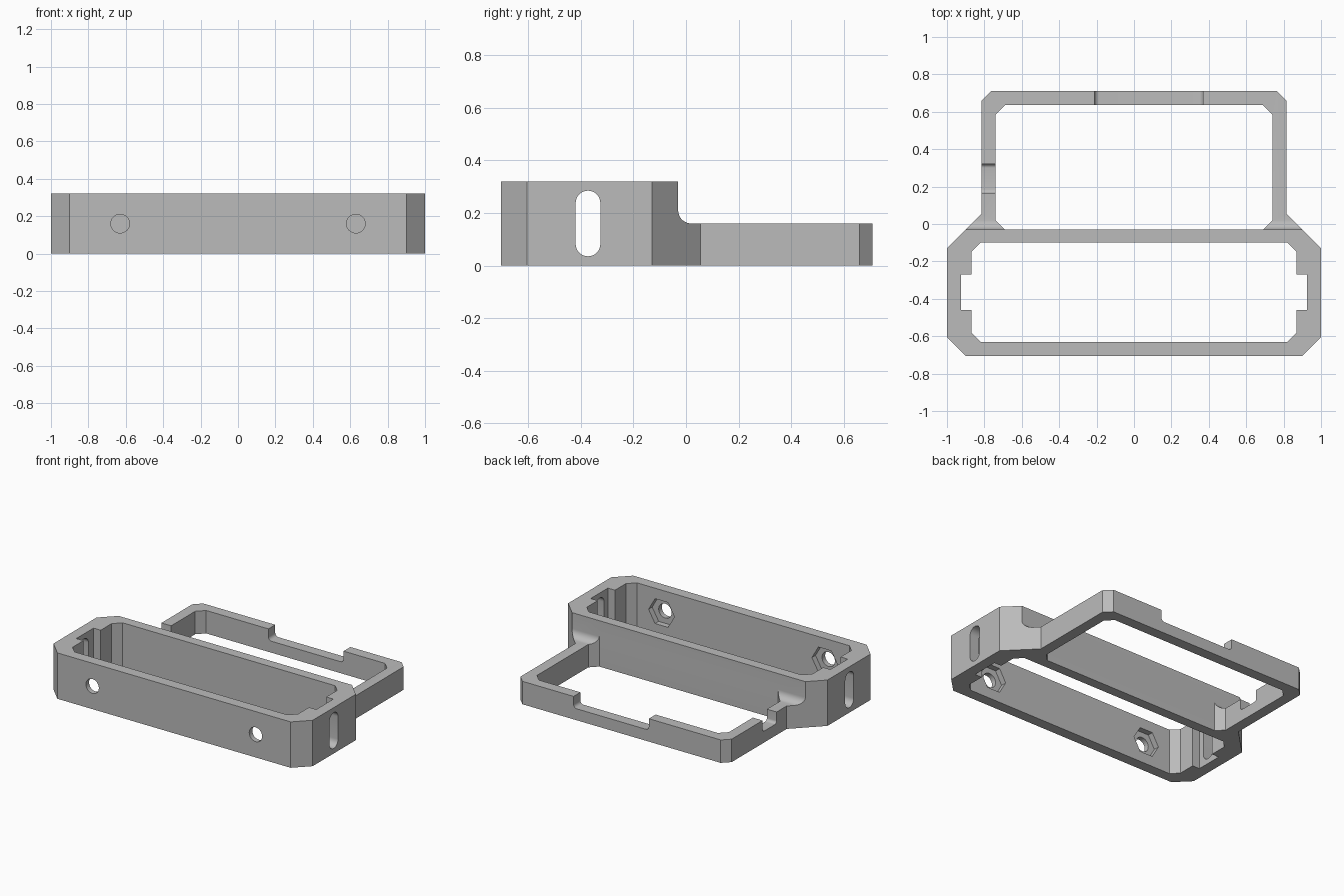
import bpy, bmesh
from math import cos, sin, pi

cube = bpy.data.objects.get("Cube")
if cube:
    bpy.data.objects.remove(cube, do_unlink=True)

grey = bpy.data.materials.new("light_grey")
grey.use_nodes = True
grey.diffuse_color = (0.5, 0.5, 0.5, 1)
grey.node_tree.nodes["Principled BSDF"].inputs["Base Color"].default_value = (0.5, 0.5, 0.5, 1)


def prism(name, points, axis, start, end):
    """Extrude a 2D outline along x, y or z."""
    place = {"x": lambda a, b: (start, a, b),
             "y": lambda a, b: (a, start, b),
             "z": lambda a, b: (a, b, start)}[axis]
    bm = bmesh.new()
    face = bm.faces.new([bm.verts.new(place(a, b)) for a, b in points])
    top = bmesh.ops.extrude_face_region(bm, geom=[face])["geom"]
    shift = [end - start if axis == k else 0 for k in "xyz"]
    bmesh.ops.translate(bm, vec=shift, verts=[v for v in top if isinstance(v, bmesh.types.BMVert)])
    bmesh.ops.recalc_face_normals(bm, faces=bm.faces)
    mesh = bpy.data.meshes.new(name)
    bm.to_mesh(mesh)
    bm.free()
    mesh.materials.append(grey)
    obj = bpy.data.objects.new(name, mesh)
    bpy.context.collection.objects.link(obj)
    return obj


def arc(cx, cy, r, a0, a1, n):
    """Points on an arc, angles in units of pi."""
    angles = [pi * (a0 + (a1 - a0) * i / n) for i in range(n + 1)]
    return [(cx + r * cos(a), cy + r * sin(a)) for a in angles]


def mirrored(half):
    """Close a right-hand half outline by mirroring it across x = 0."""
    return half + [(-x, y) for x, y in reversed(half)]


def notch(a0, a1, floor, r):
    """Open-topped notch outline with rounded bottom corners."""
    return ([(a0, 0.5)] + arc(a0 + r, floor + r, r, 1, 1.5, 6)
            + arc(a1 - r, floor + r, r, 1.5, 2, 6) + [(a1, 0.5)])


# Complete outer shell
bracket = prism("bracket_frame", mirrored([
    (0.9, -0.705), (1, -0.605), (1, -0.13), (0.815, 0.055),
    (0.815, 0.66), (0.765, 0.71)]), "z", 0, 0.32)

# Front opening with side pockets, and rear opening
cutters = [
    prism("front_opening", mirrored([
        (0.82, -0.63), (0.87, -0.58), (0.87, -0.46), (0.925, -0.46),
        (0.925, -0.27), (0.87, -0.27), (0.87, -0.15), (0.82, -0.1)]), "z", -0.1, 0.5),
    prism("rear_opening", mirrored([
        (0.69, -0.03), (0.74, 0.02), (0.74, 0.585), (0.69, 0.635)]), "z", -0.1, 0.5),
    # Lower rear step with its rounded inner corner
    prism("rear_step", [(-0.03, 0.5)] + arc(0.02, 0.21, 0.05, 1, 1.5, 8)
          + [(1, 0.16), (1, 0.5)], "x", -1.2, 1.2),
    # Rounded slots through both ends
    prism("end_slot", arc(-0.373, 0.238, 0.047, 0, 1, 16)
          + arc(-0.373, 0.082, 0.047, 1, 2, 16), "x", -1.2, 1.2),
    # Notches in the rear rail and one side rail
    prism("rear_notch", notch(-0.21, 0.37, 0.08, 0.025), "y", 0.6, 0.8),
    prism("side_notch", notch(0.165, 0.32, 0.08, 0.02), "x", -0.9, -0.7),
]

# Bolt holes with hexagonal nut pockets behind them
for x in (-0.63, 0.63):
    cutters.append(prism("bolt_hole", arc(x, 0.16, 0.05, 0, 2, 32)[:-1], "y", -0.8, -0.5))
    cutters.append(prism("nut_pocket", arc(x, 0.16, 0.1, 0, 2, 6)[:-1], "y", -0.67, -0.55))

bpy.ops.object.select_all(action="DESELECT")
bpy.context.view_layer.objects.active = bracket
bracket.select_set(True)
for cutter in cutters:
    cutter.hide_render = True
    mod = bracket.modifiers.new(cutter.name, "BOOLEAN")
    mod.operation = "DIFFERENCE"
    mod.solver = "EXACT"
    mod.object = cutter
    bpy.ops.object.modifier_apply(modifier=mod.name)
    bpy.data.objects.remove(cutter, do_unlink=True)

bpy.ops.object.shade_smooth_by_angle(angle=pi / 6)
